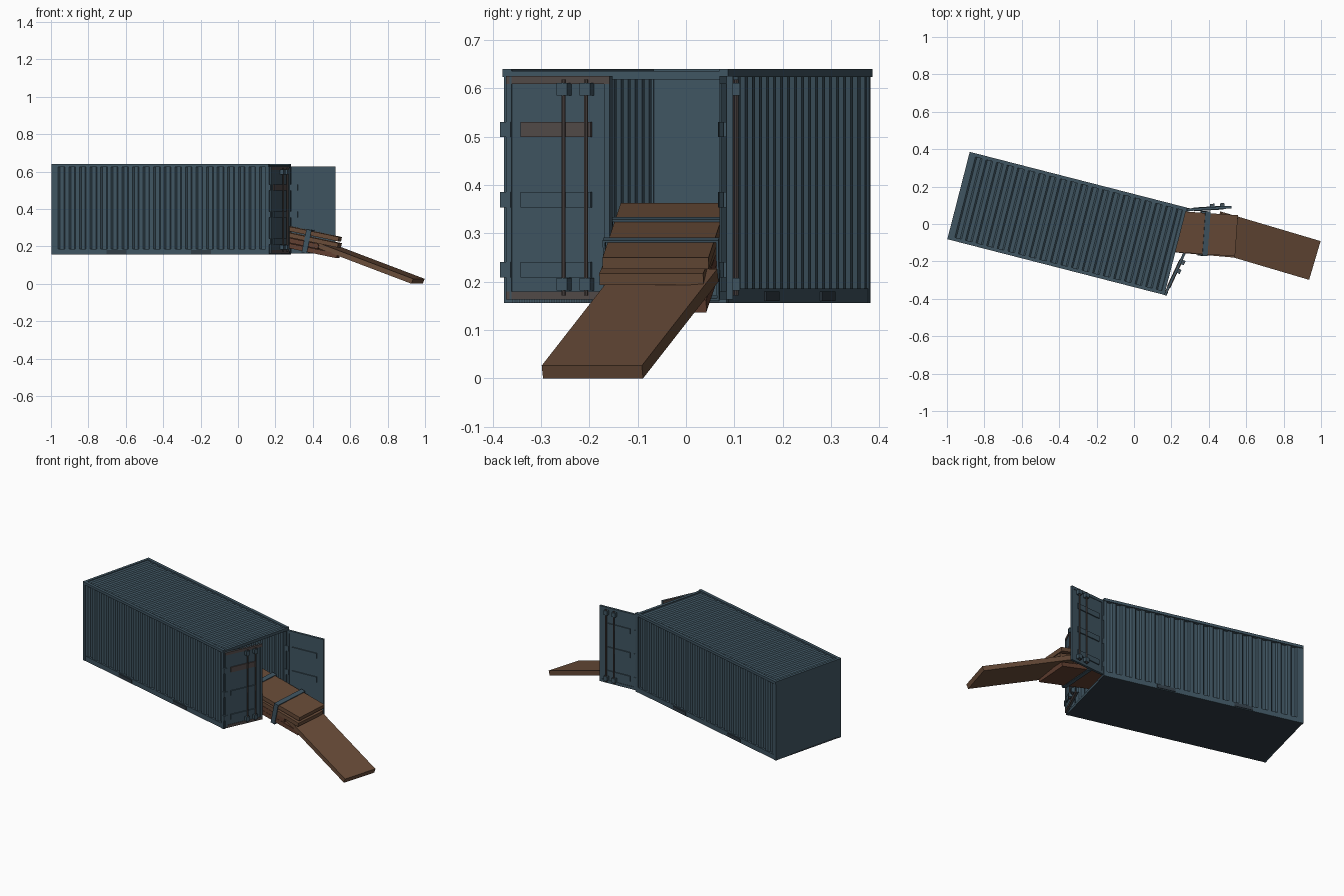
import bpy, bmesh
from math import radians, cos, sin
from mathutils import Matrix, Vector

if "Cube" in bpy.data.objects:
    bpy.data.objects.remove(bpy.data.objects["Cube"])


def material(name, rgb):
    m = bpy.data.materials.new(name)
    m.diffuse_color = (*rgb, 1)
    m.use_nodes = True
    m.node_tree.nodes["Principled BSDF"].inputs["Base Color"].default_value = m.diffuse_color
    return m


TEAL = material("teal_steel", (0.05, 0.09, 0.12))
DARK = material("dark_steel", (0.03, 0.045, 0.06))
RUST = material("rusted_steel", (0.085, 0.068, 0.065))
WOOD = material("plank_wood", (0.14, 0.072, 0.04))
RED = material("red_wood", (0.12, 0.05, 0.03))


def finish(name, bm, frame, mat):
    bmesh.ops.recalc_face_normals(bm, faces=bm.faces)
    me = bpy.data.meshes.new(name)
    bm.to_mesh(me)
    bm.free()
    me.materials.append(mat)
    ob = bpy.data.objects.new(name, me)
    ob.matrix_world = frame
    bpy.context.collection.objects.link(ob)
    return ob


def box(name, lo, hi, frame, mat=TEAL):
    lo, hi = Vector(lo), Vector(hi)
    bm = bmesh.new()
    size = Matrix.Diagonal((*(abs(h - l) for l, h in zip(lo, hi)), 1))
    bmesh.ops.create_cube(bm, size=1, matrix=Matrix.Translation((lo + hi) / 2) @ size)
    return finish(name, bm, frame, mat)


def corrugated(name, n, x0, x1, depth, a, b, place, frame, thick=0.004):
    # trapezoid wave along x; place(x, wave, t) gives the local position
    pitch = (x1 - x0) / n
    pts = []
    for i in range(n):
        x = x0 + i * pitch
        pts += [(x, 0), (x + .36 * pitch, 0), (x + .5 * pitch, -depth), (x + .86 * pitch, -depth)]
    pts.append((x1, 0))
    loop = pts + [(x, w - thick) for x, w in reversed(pts)]
    bm = bmesh.new()
    rings = [[bm.verts.new(place(x, w, t)) for x, w in loop] for t in (a, b)]
    m = len(loop)
    for i in range(m):
        j = (i + 1) % m
        bm.faces.new((rings[0][i], rings[0][j], rings[1][j], rings[1][i]))
    for r in rings:  # end caps
        for i in range(len(pts) - 1):
            bm.faces.new((r[i], r[i + 1], r[m - 2 - i], r[m - 1 - i]))
    return finish(name, bm, frame, mat=TEAL)


# container shell, in its own turned frame (x = length, door end at +x)
C = Matrix.Translation((-0.357, 0.003, 0)) @ Matrix.Rotation(radians(-14.4), 4, 'Z')
box("floor", (-.598, -.232, .156), (.598, .232, .166), C, DARK)
box("end_wall", (-.598, -.234, .156), (-.588, .234, .627), C)
box("door_header", (.58, -.23, .618), (.598, .23, .636), C)
box("door_sill", (.58, -.23, .156), (.598, .23, .172), C)
corrugated("roof", 20, -.585, .585, .007, -.228, .228,
           lambda x, w, t: (x, t, .636 + w), C)
box("roof_end_rail", (-.6, -.24, .625), (-.583, .24, .64), C)
for s, side in ((-1, "front"), (1, "back")):
    corrugated(side + "_wall", 20, -.585, .585, .011, .18, .628,
               lambda x, w, t: (x, s * (.234 + w), t), C)
    box(side + "_top_rail", (-.6, s * .222, .624), (.6, s * .241, .64), C)
    box(side + "_bottom_rail", (-.598, s * .222, .156), (.598, s * .236, .186), C)
    for x in (-.24, .225):
        box(side + "_fork_pocket", (x - .055, s * .23, .16), (x + .055, s * .24, .18), C, DARK)
    for x0, x1 in ((-.6, -.584), (.582, .6)):
        box(side + "_corner_post", (x0, s * .222, .156), (x1, s * .2375, .636), C)


# doors: local x runs away from the hinge, o is the outer side
def door(name, hinge, angle, o):
    D = Matrix.Translation(hinge) @ Matrix.Rotation(radians(angle), 4, 'Z')
    W, z0, z1 = .237, .163, .626
    box(name + "_panel", (0, -.004, z0), (W, .004, z1), D)
    box(name + "_frame_bottom", (0, -.007, z0), (W, .007, z0 + .017), D, RUST if o < 0 else TEAL)
    box(name + "_frame_top", (0, -.007, z1 - .017), (W, .007, z1), D, RUST if o < 0 else TEAL)
    for x in (0, W - .013):
        box(name + "_frame_side", (x, -.007, z0), (x + .013, .007, z1), D)
    for z in (.225, .37, .515):
        box(name + "_rib", (.035, -.01, z - .016), (.195, .01, z + .016), D,
            RUST if z > .5 and o < 0 else TEAL)
    for x in (.136, .188):
        bm = bmesh.new()
        bmesh.ops.create_cone(bm, cap_ends=True, segments=8, radius1=.0045, radius2=.0045,
                              depth=.446, matrix=Matrix.Translation((x, o * .017, .395)))
        finish(name + "_lock_bar", bm, D, RUST)
        for z in (.195, .598):
            box(name + "_bar_bracket", (x - .012, o * .004, z - .013),
                (x + .012, o * .024, z + .013), D)
    for z in (.225, .37, .515):
        box(name + "_hinge", (-.012, -.009, z - .016), (.012, .009, z + .016), D)


door("front_door", C @ Vector((.603, -.23, 0)), 65, -1)
door("back_door", C @ Vector((.603, .23, 0)), 3.5, 1)


# planks: placed by the middle of the near top edge
def plank(name, near, yaw, pitch, length, width, thick, mat=WOOD):
    P = (Matrix.Translation(near) @ Matrix.Rotation(radians(yaw), 4, 'Z')
         @ Matrix.Rotation(radians(pitch), 4, 'Y'))
    box(name, (-length, -width / 2, -thick), (0, width / 2, 0), P, mat)
    return P


top = plank("top_plank", (.548, -.063, .25), -4, 11.8, .55, .22, .024)
plank("second_plank", (.546, -.072, .217), -5, 11.8, .55, .216, .024)
plank("third_plank", (.44, -.06, .212), -4, 11.8, .44, .214, .026, RED)
plank("bottom_plank", (.54, -.065, .162), -4, 11.8, .54, .214, .026, RED)
plank("ramp_plank", (.967, -.195, .0265), -16.5, 20, .585, .216, .028)

# straps around the stack
for x in (-.165, -.375):
    a, b, w, h, t = x - .014, x + .014, .115, -.118, .005
    box("strap_top", (a, -w, 0), (b, w, t), top, TEAL)
    box("strap_bottom", (a, -w, h - t), (b, w, h), top, TEAL)
    for s in (-1, 1):
        box("strap_side", (a, s * w, h - t), (b, s * (w + t), t), top, TEAL)
